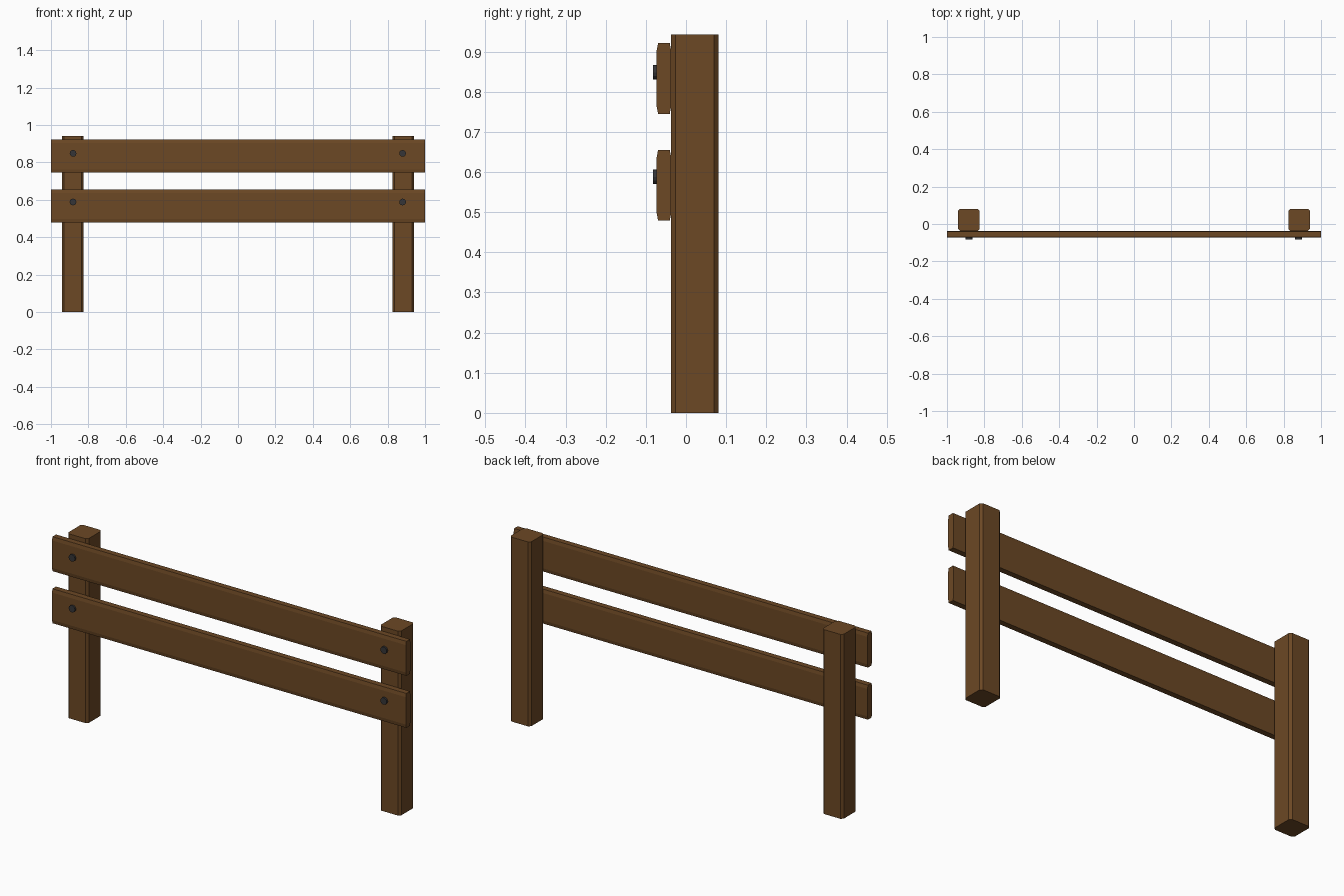
import bpy, bmesh, math
from mathutils import Matrix, Vector

if "Cube" in bpy.data.objects:
    bpy.data.objects.remove(bpy.data.objects["Cube"])


def material(name, rgb):
    m = bpy.data.materials.new(name)
    m.diffuse_color = (*rgb, 1)
    m.use_nodes = True
    m.node_tree.nodes["Principled BSDF"].inputs["Base Color"].default_value = m.diffuse_color
    return m


wood = material("brown_wood", (0.15, 0.065, 0.018))
metal = material("dark_metal", (0.035, 0.035, 0.038))


def add_object(name, bm, mat):
    bmesh.ops.recalc_face_normals(bm, faces=bm.faces)
    me = bpy.data.meshes.new(name)
    bm.to_mesh(me)
    bm.free()
    me.materials.append(mat)
    ob = bpy.data.objects.new(name, me)
    bpy.context.collection.objects.link(ob)
    return ob


def beam(name, axis, lo, hi, chamfer):
    """Box from lo to hi with the edges along one axis chamfered (chamfer = size per axis)."""
    lo, hi = Vector(lo), Vector(hi)
    u, v = [i for i in range(3) if i != axis]
    cu, cv = chamfer
    outline = [(lo[u] + cu, lo[v]), (hi[u] - cu, lo[v]), (hi[u], lo[v] + cv), (hi[u], hi[v] - cv),
               (hi[u] - cu, hi[v]), (lo[u] + cu, hi[v]), (lo[u], hi[v] - cv), (lo[u], lo[v] + cv)]
    bm = bmesh.new()
    verts = []
    for a, b in outline:
        p = Vector((0, 0, 0))
        p[axis], p[u], p[v] = lo[axis], a, b
        verts.append(bm.verts.new(p))
    face = bm.faces.new(verts)
    ext = bmesh.ops.extrude_face_region(bm, geom=[face], use_keep_orig=True)
    for g in ext["geom"]:
        if isinstance(g, bmesh.types.BMVert):
            g.co[axis] = hi[axis]
    return add_object(name, bm, wood)


def bolt(name, x, z):
    bm = bmesh.new()
    turn = Matrix.Translation((x, -0.076, z)) @ Matrix.Rotation(math.pi / 2, 4, 'X')
    bmesh.ops.create_cone(bm, cap_ends=True, segments=12, radius1=0.018, radius2=0.018,
                          depth=0.012, matrix=turn)
    return add_object(name, bm, metal)


# Two upright posts
for side, x in (("left", -0.883), ("right", 0.883)):
    beam(f"{side}_post", 2, (x - 0.058, -0.037, 0), (x + 0.058, 0.081, 0.942), (0.011, 0.011))

# Two rails across the front, each held by a bolt at both posts
for level, z0, zb in (("upper", 0.745, 0.848), ("lower", 0.479, 0.588)):
    beam(f"{level}_rail", 0, (-1, -0.073, z0), (1, -0.037, z0 + 0.176), (0.0035, 0.018))
    for side, x in (("left", -0.882), ("right", 0.88)):
        bolt(f"{level}_{side}_bolt", x, zb)
